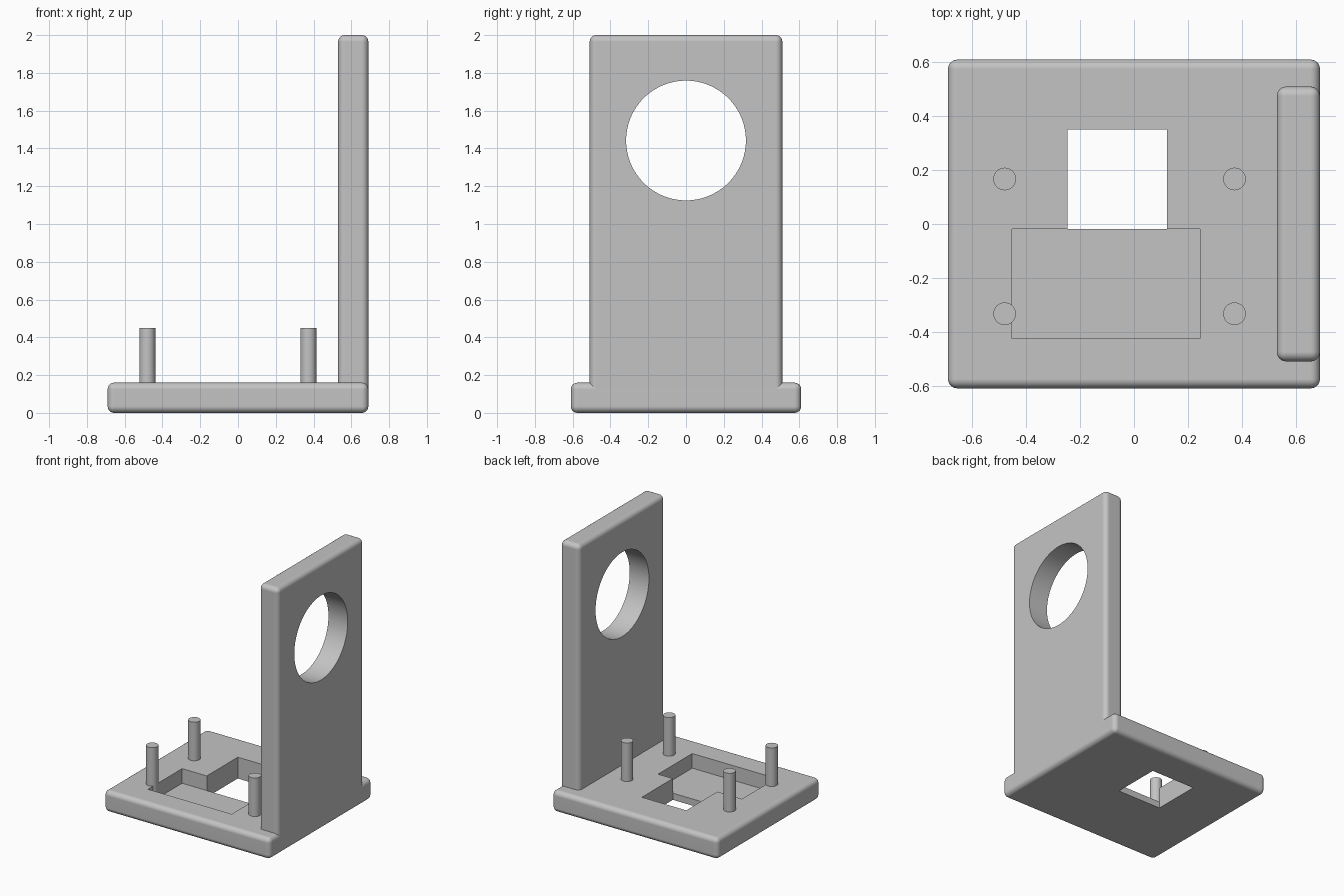
import bpy
import math

if "Cube" in bpy.data.objects:
    bpy.data.objects.remove(bpy.data.objects["Cube"], do_unlink=True)

# Single grey plastic material
grey = bpy.data.materials.new("grey plastic")
grey.use_nodes = True
colour = (0.55, 0.55, 0.55, 1)
grey.diffuse_color = colour
grey.node_tree.nodes["Principled BSDF"].inputs["Base Color"].default_value = colour


def box(name, low, high):
    """Box spanning two opposite corners."""
    centre = [(a + b) / 2 for a, b in zip(low, high)]
    bpy.ops.mesh.primitive_cube_add(size=1, location=centre)
    ob = bpy.context.object
    ob.name = name
    ob.scale = [b - a for a, b in zip(low, high)]
    bpy.ops.object.transform_apply(location=False, rotation=False, scale=True)
    ob.data.materials.append(grey)
    return ob


def rod(name, radius, depth, location, rotation=(0, 0, 0), sides=32):
    bpy.ops.mesh.primitive_cylinder_add(vertices=sides, radius=radius, depth=depth,
                                        location=location, rotation=rotation)
    ob = bpy.context.object
    ob.name = name
    ob.data.materials.append(grey)
    return ob


def apply(ob, mod):
    bpy.context.view_layer.objects.active = ob
    bpy.ops.object.modifier_apply(modifier=mod.name)


def round_edges(ob, width=0.035):
    mod = ob.modifiers.new("rounding", 'BEVEL')
    mod.width = width
    mod.segments = 6
    mod.limit_method = 'NONE'
    apply(ob, mod)


def cut(ob, cutter):
    mod = ob.modifiers.new("cut", 'BOOLEAN')
    mod.operation = 'DIFFERENCE'
    mod.solver = 'EXACT'
    mod.object = cutter
    apply(ob, mod)
    bpy.data.objects.remove(cutter, do_unlink=True)


def smooth(ob):
    bpy.ops.object.select_all(action='DESELECT')
    ob.select_set(True)
    bpy.context.view_layer.objects.active = ob
    bpy.ops.object.shade_smooth_by_angle(angle=math.radians(30))
    mod = ob.modifiers.new("flat face normals", 'WEIGHTED_NORMAL')
    mod.keep_sharp = True


# Base with a square through hole and a shallow pocket that opens into it
base = box("base_plate", (-0.69, -0.61, 0), (0.69, 0.61, 0.16))
round_edges(base)
cut(base, box("hole_cutter", (-0.247, -0.03, -0.1), (0.122, 0.35, 0.3)))
cut(base, box("pocket_cutter", (-0.452, -0.424, 0.05), (0.245, -0.018, 0.3)))
# Keep the pocket floor solid up to the edge of the square hole
lip = box("pocket_floor_lip", (-0.247, -0.03, 0), (0.122, -0.018, 0.05))
smooth(base)

# Upright plate with a round opening
upright = box("upright_plate", (0.53, -0.51, 0), (0.69, 0.51, 2))
round_edges(upright)
cut(upright, rod("opening_cutter", 0.317, 0.6, (0.61, 0, 1.442),
                 (0, math.pi / 2, 0), 96))
smooth(upright)

# Four mounting posts
for x, side in ((-0.48, "right"), (0.373, "left")):
    for y, end in ((-0.333, "front"), (0.167, "back")):
        post = rod(f"post_{end}_{side}", 0.042, 0.41, (x, y, 0.245))
        smooth(post)
